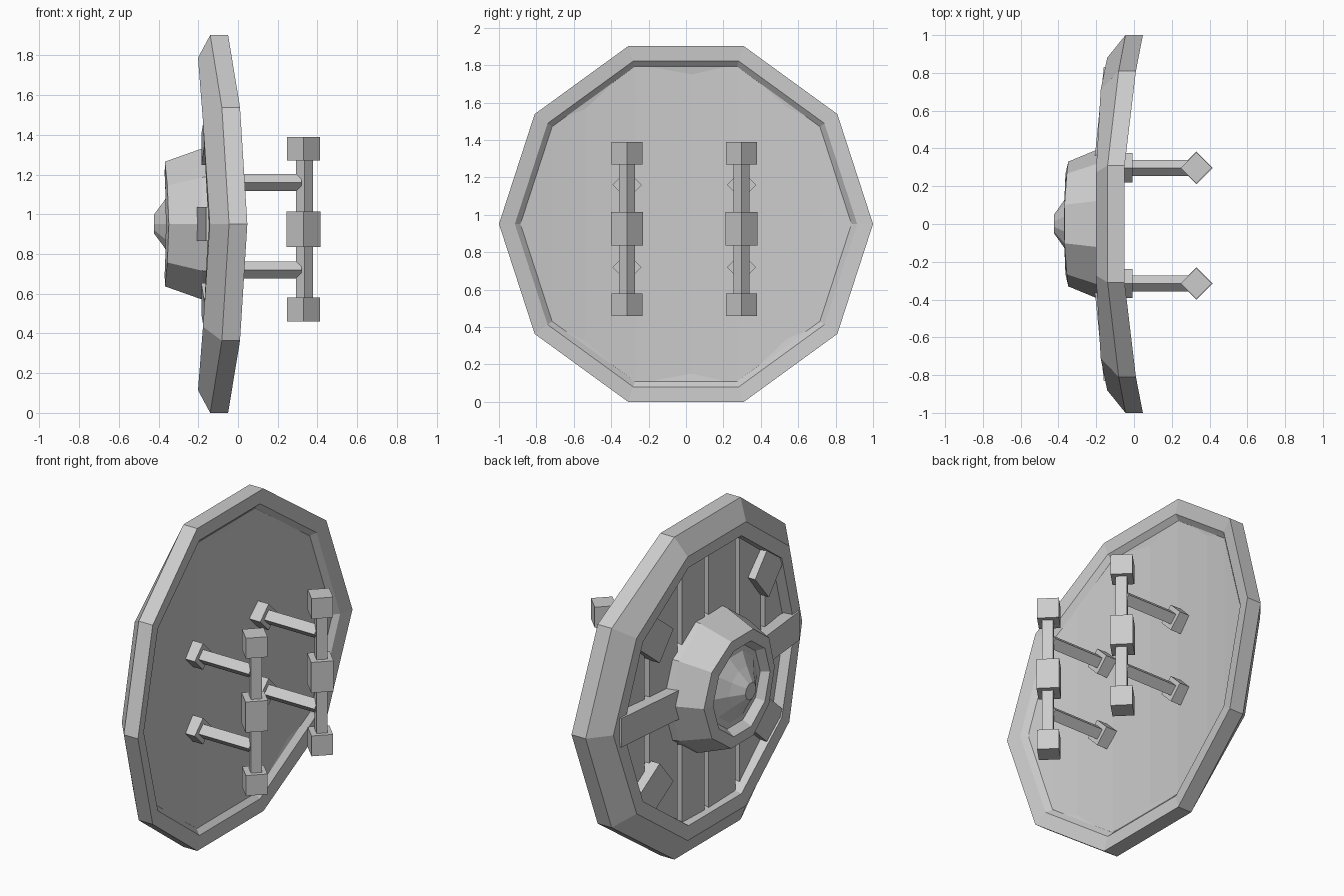
import bpy, bmesh, math
from mathutils import Matrix, Vector

cube = bpy.data.objects.get("Cube")
if cube:
    bpy.data.objects.remove(cube, do_unlink=True)

SIDES = 10
MID_Z = 0.951

grey = bpy.data.materials.new("light_grey")
grey.use_nodes = True
grey.diffuse_color = (0.6, 0.6, 0.6, 1)
grey.node_tree.nodes["Principled BSDF"].inputs["Base Color"].default_value = (0.6, 0.6, 0.6, 1)


def finish(name, bm):
    bmesh.ops.recalc_face_normals(bm, faces=bm.faces)
    mesh = bpy.data.meshes.new(name)
    bm.to_mesh(mesh)
    bm.free()
    mesh.materials.append(grey)
    obj = bpy.data.objects.new(name, mesh)
    bpy.context.collection.objects.link(obj)
    return obj


def lathe(name, profile, closed):
    """Ten-sided rings around the x axis; each entry is radius, x, bend across y, bend power."""
    bm = bmesh.new()
    rings = []
    for r, x, bend, power in profile:
        ring = []
        for i in range(SIDES):
            a = math.tau * i / SIDES
            y = r * math.cos(a)
            ring.append(bm.verts.new((x + bend * abs(y) ** power, y, MID_Z + r * math.sin(a))))
        rings.append(ring)
    pairs = list(zip(rings, rings[1:]))
    if closed:
        pairs.append((rings[-1], rings[0]))
    else:
        bm.faces.new(rings[0])
        bm.faces.new(rings[-1])
    for a, b in pairs:
        for i in range(SIDES):
            j = (i + 1) % SIDES
            bm.faces.new((a[i], a[j], b[j], b[i]))
    return finish(name, bm)


def box(name, centre, size, axis, angle):
    bm = bmesh.new()
    bmesh.ops.create_cube(bm, size=1)
    m = (Matrix.Translation(Vector(centre)) @ Matrix.Rotation(angle, 4, axis)
         @ Matrix.Diagonal((*size, 1)))
    bmesh.ops.transform(bm, matrix=m, verts=bm.verts)
    return finish(name, bm)


# Bent rim with a ridge on the outer face and a bevel on the inner face
lathe("rim", [(1, -0.06, 0.107, 2), (1, -0.15, 0.105, 2), (0.88, -0.202, 0.10, 4),
              (0.80, -0.19, 0.10, 4), (0.78, -0.10, 0.105, 2),
              (0.885, -0.088, 0.105, 2), (0.915, -0.062, 0.105, 2)], True)


# Vertical planks, separated by grooves, trimmed to the ten-sided outline
def half_height(y, r):
    apothem = r * math.cos(math.pi / SIDES)
    angles = [math.radians(18 + 36 * k) for k in range(5)]
    return max(0.01, min((apothem - y * math.cos(a)) / math.sin(a) for a in angles))


def plank(name, y0, y1, r, back_x, front_x):
    corners = [r * math.cos(math.tau * k / SIDES) for k in range(6)]
    ys = sorted([y0, y1] + [c for c in corners if y0 + 0.01 < c < y1 - 0.01])
    bm = bmesh.new()
    loops = []
    for y in ys:
        bend = 0.105 * y * y
        h = half_height(y, r)
        loops.append([bm.verts.new((x + bend, y, MID_Z + z)) for x, z in
                      ((back_x, -h), (back_x, h), (front_x, h), (front_x, -h))])
    bm.faces.new(loops[0])
    bm.faces.new(loops[-1])
    for a, b in zip(loops, loops[1:]):
        for i in range(4):
            j = (i + 1) % 4
            bm.faces.new((a[i], a[j], b[j], b[i]))
    finish(name, bm)


edges = [-0.88, -0.54, -0.27, 0.03, 0.27, 0.54, 0.88]
for i, (y0, y1) in enumerate(zip(edges, edges[1:])):
    plank(f"backing_{i + 1}", y0, y1, 0.885, -0.086, -0.115)
    plank(f"plank_{i + 1}", max(y0 + 0.02, -0.8), min(y1 - 0.02, 0.8), 0.81, -0.10, -0.155)

# Hollow-fronted boss with a small dome in its middle
lathe("boss", [(0.41, -0.12, 0, 2), (0.40, -0.18, 0, 2), (0.33, -0.37, 0.2, 2),
               (0.265, -0.37, 0.1, 2), (0.235, -0.32, 0, 2), (0.20, -0.325, 0, 2),
               (0.125, -0.37, 0, 2), (0.05, -0.423, 0, 2)], False)


# Radial bars whose outer face slopes down towards the rim
def radial_bar(name, degrees, r0, r1, front0, front1, width):
    bm = bmesh.new()
    bmesh.ops.create_cube(bm, size=1)
    for v in bm.verts:
        outer = v.co.y > 0
        front = front1 if outer else front0
        v.co = (front if v.co.x < 0 else -0.10, r1 if outer else r0, v.co.z * width)
    m = Matrix.Translation((0, 0, MID_Z)) @ Matrix.Rotation(math.radians(degrees), 4, "X")
    bmesh.ops.transform(bm, matrix=m, verts=bm.verts)
    finish(name, bm)


for degrees, word in ((0, "left"), (180, "right")):
    radial_bar(f"strap_{word}", degrees, 0.36, 0.83, -0.207, -0.16, 0.17)
for i, degrees in enumerate((40, 140, 220, 320)):
    radial_bar(f"brace_{i + 1}", degrees, 0.58, 0.82, -0.185, -0.16, 0.2)

# Two upright grips, each on a pair of arms with square feet
TURN = math.pi / 4
for y, word in ((0.297, "back"), (-0.315, "front")):
    box(f"grip_post_{word}", (0.335, y, 0.925), (0.06, 0.06, 0.8), "Z", TURN)
    for part, z, width, height in (("top", 1.33, 0.117, 0.12), ("middle", 0.925, 0.122, 0.18),
                                   ("bottom", 0.52, 0.117, 0.12)):
        box(f"grip_{part}_block_{word}", (0.33, y, z), (width, width, height), "Z", TURN)
    for z, level in ((1.16, "upper"), (0.72, "lower")):
        box(f"arm_{level}_{word}", (0.12, y, z), (0.40, 0.06, 0.06), "X", TURN)
        box(f"arm_foot_{level}_{word}", (-0.05, y, z), (0.085, 0.11, 0.11), "X", TURN)
